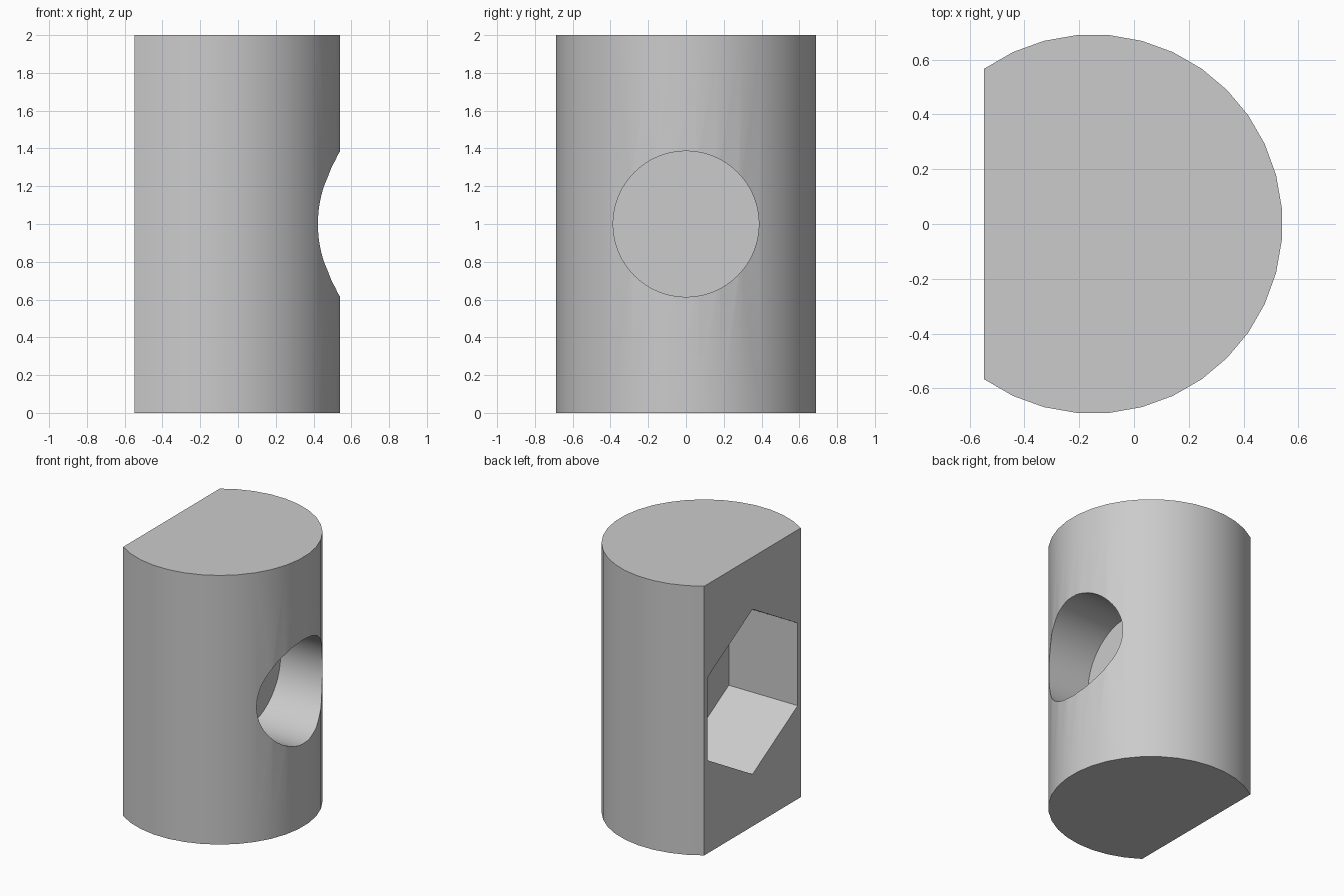
import bpy, math
from mathutils import Matrix

cube = bpy.data.objects.get("Cube")
if cube:
    bpy.data.objects.remove(cube, do_unlink=True)

RADIUS, AXIS_X, HEIGHT = 0.69, -0.15, 2.0

grey = bpy.data.materials.new("plain grey")
grey.use_nodes = True
grey.diffuse_color = (0.6, 0.6, 0.6, 1)
grey.node_tree.nodes["Principled BSDF"].inputs["Base Color"].default_value = (0.6, 0.6, 0.6, 1)


def prism(name, outline, length, matrix):
    """Extrude a closed 2D outline along local z and place it."""
    n = len(outline)
    verts = [(x, y, z) for z in (0, length) for x, y in outline]
    faces = [tuple(reversed(range(n))), tuple(range(n, 2 * n))]
    faces += [(i, (i + 1) % n, n + (i + 1) % n, n + i) for i in range(n)]
    mesh = bpy.data.meshes.new(name)
    mesh.from_pydata(verts, [], faces)
    mesh.transform(matrix)
    mesh.materials.append(grey)
    obj = bpy.data.objects.new(name, mesh)
    bpy.context.collection.objects.link(obj)
    return obj


def ring(radius, degrees):
    return [(radius * math.cos(math.radians(a)), radius * math.sin(math.radians(a)))
            for a in degrees]


def pocket(name, radius, sides, start, end):
    """Horizontal cutter running along x, centred at mid height."""
    outline = ring(radius, [360 * i / sides for i in range(sides)])
    place = Matrix.Translation((start, 0, HEIGHT / 2)) @ Matrix.Rotation(math.pi / 2, 4, 'Y')
    return prism(name, outline, end - start, place)


# Round bar with one flat side
body = prism("barrel_nut_body", ring(RADIUS + 0.002, range(-125, 126, 10)), HEIGHT,
             Matrix.Translation((AXIS_X, 0, 0)))

# Blind hexagonal pocket in the flat, blind round hole in the curved side
cutters = [pocket("hex_pocket_cutter", 0.613, 6, -1.0, 0.02),
           pocket("round_hole_cutter", 0.386, 64, 0.08, 1.0)]

bpy.context.view_layer.objects.active = body
for cutter in cutters:
    mod = body.modifiers.new(cutter.name, 'BOOLEAN')
    mod.operation = 'DIFFERENCE'
    mod.solver = 'EXACT'
    mod.object = cutter
    bpy.ops.object.modifier_apply(modifier=mod.name)
    bpy.data.objects.remove(cutter, do_unlink=True)

# Smooth curved walls, crisp edges
bpy.ops.object.select_all(action='DESELECT')
body.select_set(True)
bpy.ops.object.shade_smooth_by_angle(angle=math.radians(30))
